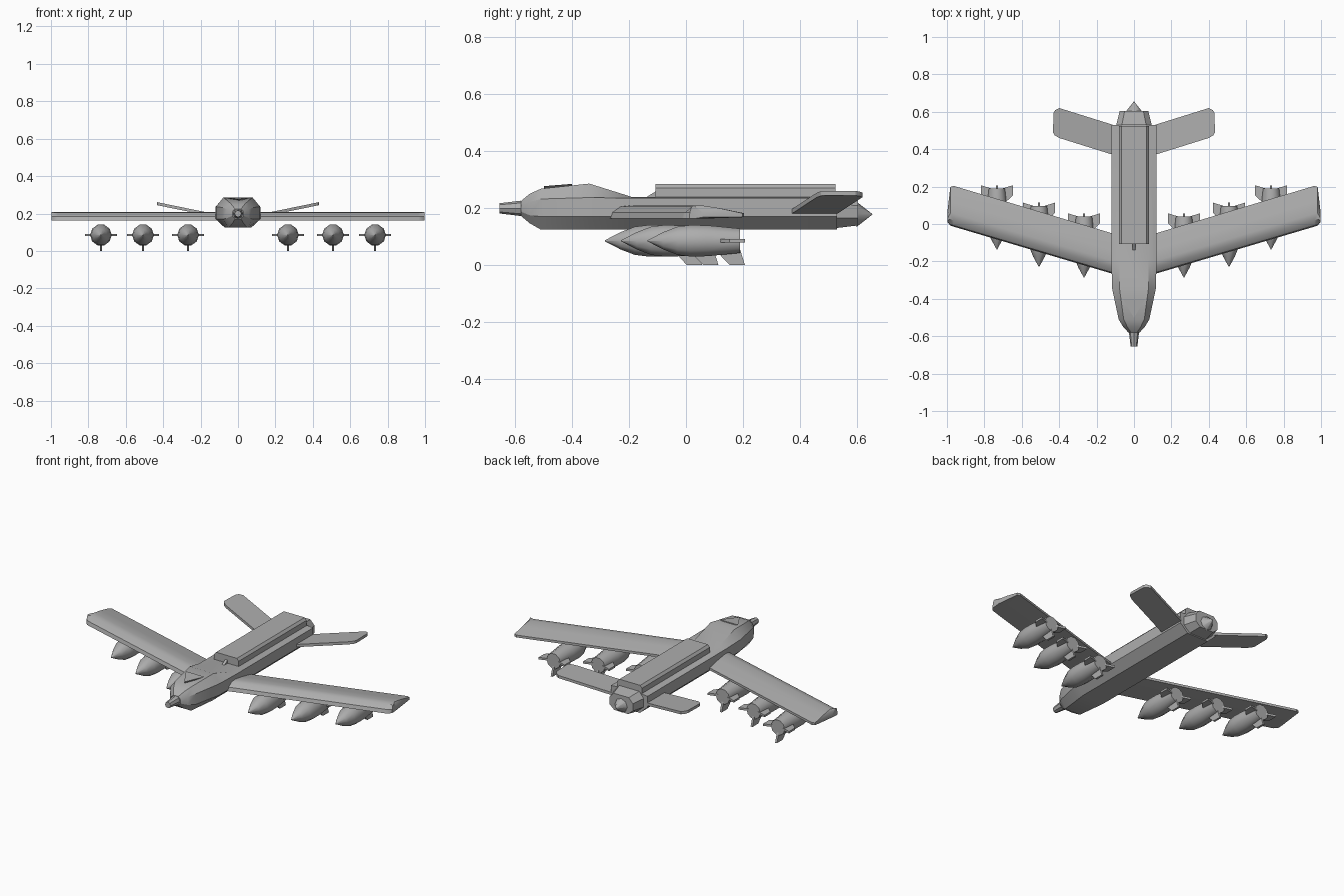
import bpy, bmesh, math
from mathutils import Vector

cube = bpy.data.objects.get("Cube")
if cube:
    bpy.data.objects.remove(cube, do_unlink=True)

GREY = (0.42, 0.42, 0.42, 1)
mat = bpy.data.materials.new("plain grey")
mat.use_nodes = True
mat.diffuse_color = GREY
mat.node_tree.nodes["Principled BSDF"].inputs["Base Color"].default_value = GREY


def loft(name, rings, angle=30):
    """Skin a list of equal-length rings and cap both ends."""
    bm = bmesh.new()
    loops = [[bm.verts.new(p) for p in ring] for ring in rings]
    n = len(loops[0])
    for a, b in zip(loops, loops[1:]):
        for i in range(n):
            j = (i + 1) % n
            bm.faces.new((a[i], a[j], b[j], b[i]))
    bm.faces.new(loops[0])
    bm.faces.new(loops[-1])
    bmesh.ops.remove_doubles(bm, verts=bm.verts, dist=0.0002)
    bmesh.ops.recalc_face_normals(bm, faces=bm.faces)
    mesh = bpy.data.meshes.new(name)
    bm.to_mesh(mesh)
    bm.free()
    mesh.materials.append(mat)
    obj = bpy.data.objects.new(name, mesh)
    bpy.context.collection.objects.link(obj)
    bpy.ops.object.select_all(action="DESELECT")
    obj.select_set(True)
    bpy.context.view_layer.objects.active = obj
    bpy.ops.object.shade_smooth_by_angle(angle=math.radians(angle))
    return obj


def octagon(y, wide, top, low, z0, z1, z2, z3):
    right = [(low, y, z0), (wide, y, z1), (wide, y, z2), (top, y, z3)]
    return right + [(-x, y, z) for x, y, z in reversed(right)]


def circle(x, y, z, r, sides):
    return [(x + r * math.cos(math.tau * i / sides), y,
             z + r * math.sin(math.tau * i / sides)) for i in range(sides)]


def turned(name, x, z, profile, sides):
    return loft(name, [circle(x, y, z, r, sides) for y, r in profile], 40)


def slab(name, outline, offset):
    """Flat plate: an outline pushed both ways along an offset."""
    d = Vector(offset)
    return loft(name, [[Vector(p) - d for p in outline],
                       [Vector(p) + d for p in outline]])


# Fuselage with faceted nose and flat rear deck
loft("fuselage", [
    octagon(-0.58, 0.03, 0.016, 0.016, 0.172, 0.187, 0.21, 0.225),
    octagon(-0.55, 0.058, 0.036, 0.03, 0.147, 0.175, 0.222, 0.25),
    octagon(-0.51, 0.082, 0.055, 0.05, 0.124, 0.17, 0.232, 0.268),
    octagon(-0.34, 0.118, 0.078, 0.07, 0.124, 0.17, 0.237, 0.286),
    octagon(-0.19, 0.12, 0.078, 0.07, 0.124, 0.17, 0.235, 0.239),
    octagon(0.53, 0.12, 0.078, 0.07, 0.124, 0.17, 0.235, 0.239)])

# Nose probe, canopy and antenna blade
turned("nose_probe", 0, 0.199, [(-0.655, 0.018), (-0.58, 0.027)], 8)
loft("canopy", [
    [(0, -0.5, 0.262), (0.001, -0.5, 0.277), (-0.001, -0.5, 0.277)],
    [(0, -0.4, 0.262), (0.06, -0.4, 0.285), (-0.06, -0.4, 0.285)]])
slab("antenna_blade", [(0, -0.145, 0.235), (0, -0.065, 0.284),
                       (0, -0.05, 0.284), (0, -0.05, 0.235)], (0.008, 0, 0))

# Raised spine box with sloped front
loft("spine_box", [[(s * w, y, z) for s, w, z in
                    ((1, 0.08, 0.23), (1, 0.08, 0.27), (1, 0.068, 0.284),
                     (-1, 0.068, 0.284), (-1, 0.08, 0.27), (-1, 0.08, 0.23))]
                   for y in (-0.108, 0.525)])

# Tail block and pointed tail cone
loft("tail_block", [
    octagon(0.53, 0.095, 0.065, 0.055, 0.13, 0.165, 0.215, 0.25),
    octagon(0.605, 0.076, 0.05, 0.045, 0.139, 0.165, 0.208, 0.237)])
turned("tail_cone", 0, 0.178, [(0.6, 0.044), (0.655, 0.001)], 8)


def wing_section(x, front, back):
    c = back - front
    return [(x, front + c * t, z) for t, z in
            ((0, 0.164), (0.03, 0.185), (0.16, 0.205), (0.32, 0.209),
             (0.6, 0.2), (1, 0.182), (1, 0.168), (0.5, 0.164))]


# Wings, tailplanes and underwing pods on both sides
for side, s in (("left", 1), ("right", -1)):
    loft(side + "_wing", [wing_section(s * x, f, b) for x, f, b in
                          ((0, -0.3, -0.085), (0.965, -0.014, 0.204),
                           (0.982, -0.008, 0.198), (0.998, 0.012, 0.06))])

    slab(side + "_tailplane",
         [(s * x, y, 0.164 + 0.205 * x) for x, y in
          ((0, 0.335), (0.4, 0.46), (0.425, 0.475), (0.433, 0.49),
           (0.43, 0.595), (0.42, 0.61), (0.4, 0.62), (0, 0.495))],
         (0, 0, 0.008))

    for place, x, y in (("inner", 0.267, -0.285), ("middle", 0.508, -0.228),
                        ("outer", 0.733, -0.135)):
        name = side + "_" + place + "_pod"
        turned(name, s * x, 0.085,
               [(y, 0.002), (y + 0.055, 0.032), (y + 0.105, 0.052),
                (y + 0.15, 0.058), (y + 0.21, 0.057), (y + 0.325, 0.045)], 10)
        # Three swept tail fins: one on each flank and one below
        for label, dx, dz in (("a", 1, 0), ("b", -1, 0), ("c", 0, -1)):
            outline = [(s * x + dx * r, y + d, 0.085 + dz * r) for r, d in
                       ((0.03, 0.24), (0.058, 0.262), (0.085, 0.288),
                        (0.085, 0.342), (0.03, 0.325))]
            slab(name + "_fin_" + label, outline,
                 (0.006 * abs(dz), 0, 0.006 * abs(dx)))
